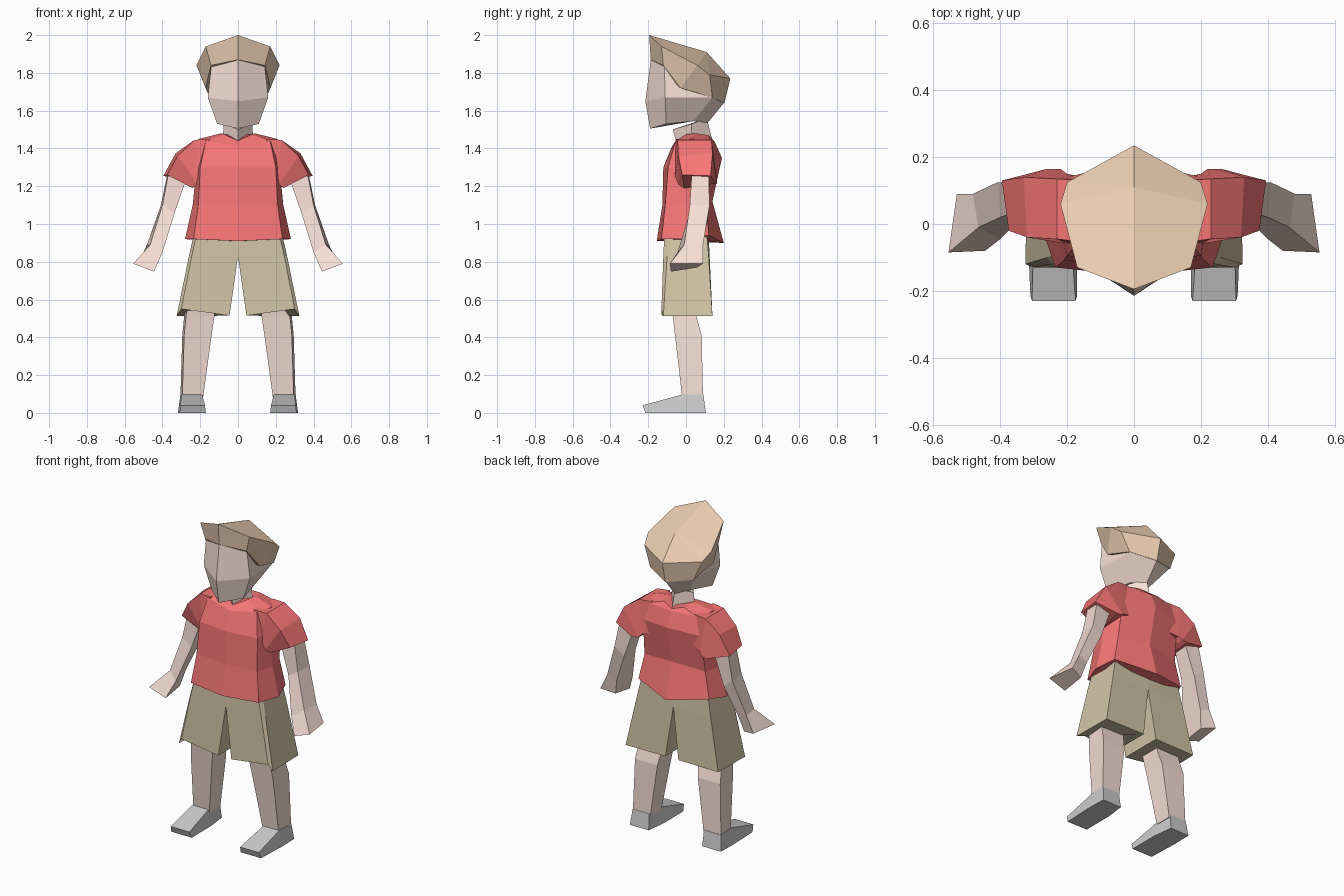
import bpy, bmesh


def material(name, rgb):
    m = bpy.data.materials.new(name)
    m.diffuse_color = (*rgb, 1)
    return m


SKIN = material("skin", (0.93, 0.74, 0.67))
HAIR = material("hair", (0.84, 0.62, 0.45))
RED = material("red_cloth", (0.93, 0.18, 0.18))
KHAKI = material("khaki_cloth", (0.64, 0.55, 0.38))


def loft(name, rings, mat=None, pair=False):
    """Skin closed rings of points with flat faces; pair adds a mirrored twin."""
    bm = bmesh.new()
    loops = [[bm.verts.new(p) for p in ring] for ring in rings]
    n = len(loops[0])
    for a, b in zip(loops, loops[1:]):
        for i in range(n):
            j = (i + 1) % n
            bm.faces.new((a[i], a[j], b[j], b[i]))
    bm.faces.new(loops[0][::-1])
    bm.faces.new(loops[-1])
    bmesh.ops.remove_doubles(bm, verts=bm.verts[:], dist=0.0005)
    bmesh.ops.recalc_face_normals(bm, faces=bm.faces[:])
    me = bpy.data.meshes.new(name)
    bm.to_mesh(me)
    bm.free()
    ob = bpy.data.objects.new(name, me)
    bpy.context.collection.objects.link(ob)
    if mat:
        me.materials.append(mat)
    if pair:
        ob.modifiers.new("mirror", "MIRROR").use_mirror_merge = False
    return ob


def whole(half):
    """Complete a half ring running from front centre to back centre."""
    return half + [(-x, y, z) for x, y, z in half[-2:0:-1]]


# head, from neckline of the skull up into the hair
loft("head", [whole(r) for r in (
    [(0, -.19, 1.505), (.11, -.105, 1.53), (.06, .04, 1.545), (0, .11, 1.53)],
    [(0, -.215, 1.65), (.16, -.11, 1.67), (.145, .14, 1.67), (0, .2, 1.64)],
    [(0, -.185, 1.88), (.14, -.115, 1.85), (.15, .1, 1.75), (0, .17, 1.75)])], SKIN)

# hair cap with a swept-up fringe and a central ridge
fringe, crown = (0, -.195, 2.0), (0, .11, 1.91)
loft("hair", [whole(r) for r in (
    [(0, -.187, 1.87), (.143, -.12, 1.84), (.172, -.03, 1.72), (.15, .14, 1.67), (0, .203, 1.64)],
    [fringe, (.17, -.13, 1.94), (.22, .06, 1.84), (.2, .125, 1.79), (0, .235, 1.77)],
    [fringe, fringe, crown, crown, crown])], HAIR)

# neck
loft("neck", [whole(r) for r in (
    [(0, -.05, 1.43), (.08, .03, 1.46), (0, .14, 1.44)],
    [(0, -.07, 1.5), (.075, .03, 1.53), (0, .11, 1.56)])], SKIN)

# shirt body
loft("shirt", [whole(r) for r in (
    [(0, -.155, .91), (.235, -.13, .92), (.28, 0, .92), (.245, .12, .94), (0, .2, .9)],
    [(0, -.125, 1.1), (.21, -.11, 1.1), (.24, 0, 1.1), (.21, .11, 1.1), (0, .14, 1.12)],
    [(0, -.12, 1.3), (.2, -.095, 1.3), (.22, 0, 1.3), (.2, .14, 1.33), (0, .19, 1.35)],
    [(0, -.075, 1.41), (.17, -.055, 1.44), (.21, .03, 1.45), (.17, .13, 1.44), (0, .15, 1.44)],
    [(0, -.055, 1.44), (.075, 0, 1.475), (.09, .05, 1.48), (.07, .12, 1.47), (0, .14, 1.45)])], RED)

# sleeves
loft("sleeve", [
    [(.15, -.055, 1.45), (.15, .13, 1.45), (.15, .14, 1.25), (.15, -.07, 1.25)],
    [(.23, -.045, 1.445), (.23, .135, 1.445), (.2, .15, 1.24), (.2, -.06, 1.24)],
    [(.32, -.04, 1.36), (.33, .14, 1.375), (.22, .165, 1.22), (.215, -.04, 1.21)],
    [(.375, -.02, 1.26), (.395, .13, 1.255), (.26, .165, 1.215), (.24, -.01, 1.19)]], RED, True)

# arms with mitten hands
loft("arm", [
    [(.37, .03, 1.26), (.375, .12, 1.26), (.28, .12, 1.23), (.28, .03, 1.22)],
    [(.40, .02, 1.1), (.408, .125, 1.1), (.345, .12, 1.05), (.335, .02, 1.06)],
    [(.465, -.01, .89), (.482, .09, .89), (.42, .085, .87), (.4, -.045, .85)],
    [(.555, -.085, .79), (.53, .09, .79), (.445, .06, .77), (.445, -.08, .748)]], SKIN, True)

# shorts, one leg mirrored
loft("shorts_leg", [
    [(0, -.115, .94), (.22, -.115, .94), (.235, -.09, .94), (.23, .11, .95), (0, .12, .95)],
    [(0, -.12, .83), (.245, -.12, .83), (.26, -.1, .83), (.255, .12, .83), (0, .125, .83)],
    [(.045, -.13, .515), (.3, -.13, .55), (.325, -.12, .512), (.32, .14, .512), (.045, .14, .515)]],
    KHAKI, True)

# bare lower legs
loft("leg", [[(x0, y0, z), (x1, y0, z), (x1 + .01, y1, z), (x0, y1, z)] for x0, x1, y0, y1, z in (
    (.12, .26, -.085, .04, .6), (.125, .275, -.07, .055, .51),
    (.14, .285, -.058, .083, .41), (.185, .295, -.02, .09, .08))], SKIN, True)

# wedge shoes
loft("shoe", [[(b0, yb, 0), (b1, yb, 0), (t1, yt, h), (t0, yt, h)] for b0, b1, yb, t0, t1, yt, h in (
    (.17, .31, -.215, .175, .305, -.23, .04), (.17, .318, -.02, .19, .3, -.02, .097),
    (.185, .315, .105, .19, .305, .092, .097))], None, True)
